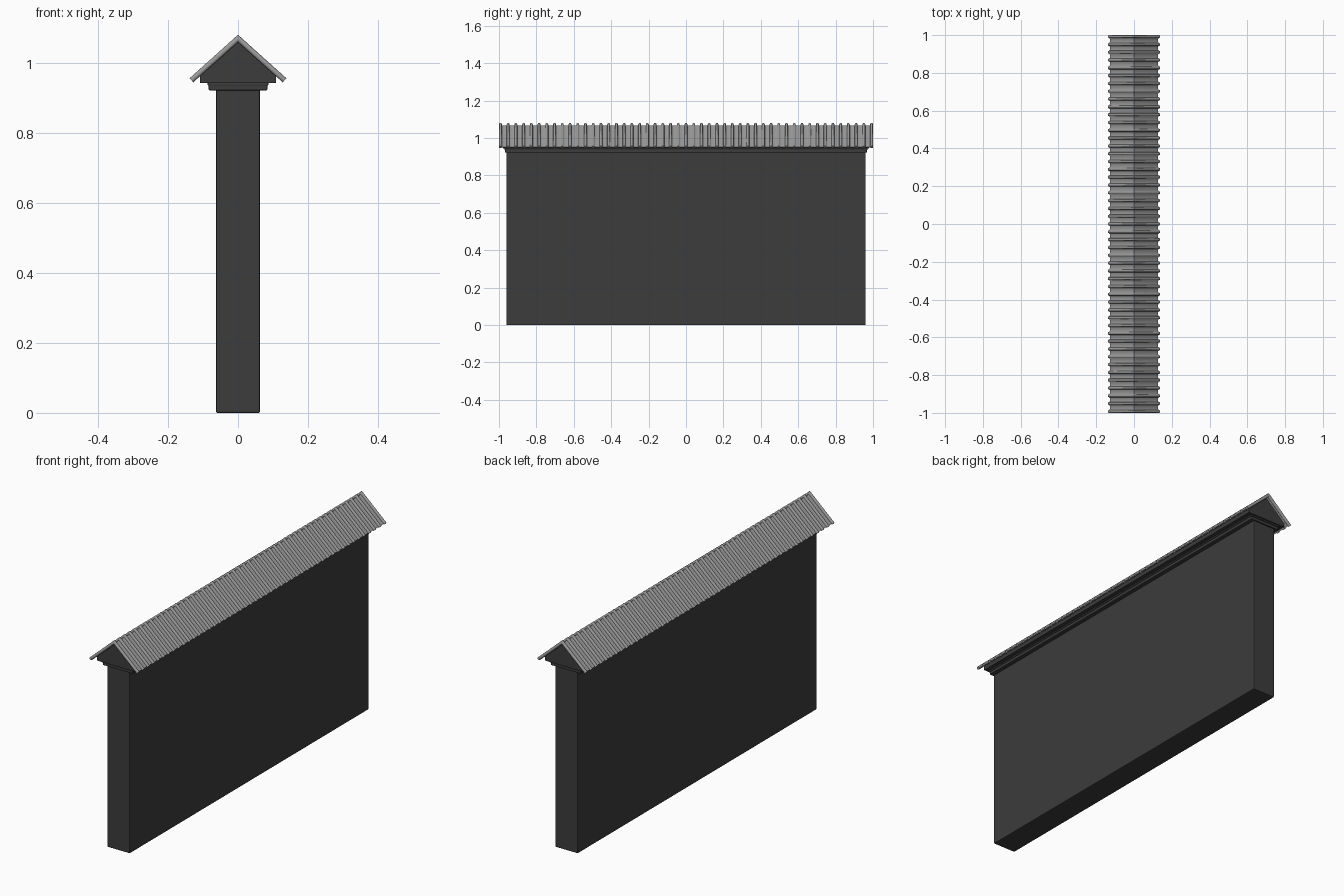
import bpy, bmesh, math

if "Cube" in bpy.data.objects:
    bpy.data.objects.remove(bpy.data.objects["Cube"])

dark = bpy.data.materials.new("dark_stone")
dark.diffuse_color = (0.045, 0.045, 0.045, 1)
dark.use_nodes = True
dark.node_tree.nodes["Principled BSDF"].inputs["Base Color"].default_value = dark.diffuse_color
tile_grey = bpy.data.materials.new("tile_grey")
tile_grey.diffuse_color = (0.32, 0.32, 0.32, 1)
tile_grey.use_nodes = True
tile_grey.node_tree.nodes["Principled BSDF"].inputs["Base Color"].default_value = tile_grey.diffuse_color

SLOPE = math.atan2(0.115, 0.128)   # roof pitch
APEX = 1.06                        # underside of the tiles at the ridge
RIB_R = 0.0078
RIBS = 49
STEP = 2 * (1 - RIB_R) / (RIBS - 1)


def finish(bm, name, mat):
    bmesh.ops.recalc_face_normals(bm, faces=bm.faces)
    me = bpy.data.meshes.new(name)
    bm.to_mesh(me)
    bm.free()
    ob = bpy.data.objects.new(name, me)
    bpy.context.collection.objects.link(ob)
    me.materials.append(mat)
    return ob


def extrude_profile(name, pts, half_y, bevel=0.0):
    """Prism along y from an x-z outline."""
    bm = bmesh.new()
    ends = [[bm.verts.new((x, s * half_y, z)) for x, z in pts] for s in (-1, 1)]
    bm.faces.new(ends[0])
    bm.faces.new(ends[1])
    for i in range(len(pts)):
        j = (i + 1) % len(pts)
        bm.faces.new((ends[0][i], ends[0][j], ends[1][j], ends[1][i]))
    ob = finish(bm, name, dark)
    if bevel:
        mod = ob.modifiers.new("Bevel", "BEVEL")
        mod.width, mod.segments = bevel, 2
    return ob


def rect(w, z0, z1):
    return [(-w, z0), (w, z0), (w, z1), (-w, z1)]


def sweep_roof(bm, profile, length):
    """Sweep a closed (y, height) section over the ridge from eave to eave."""
    s, c = math.sin(SLOPE), math.cos(SLOPE)
    rings = []
    for side in (-1, 0, 1):
        ring = []
        for y, n in profile:
            if side:
                p = (side * (length * c + n * s), y, APEX - length * s + n * c)
            else:
                p = (0, y, APEX + n / c)
            ring.append(bm.verts.new(p))
        rings.append(ring)
    count = len(profile)
    for a, b in zip(rings, rings[1:]):
        for i in range(count):
            j = (i + 1) % count
            bm.faces.new((a[i], a[j], b[j], b[i]))
    bm.faces.new(rings[0])
    bm.faces.new(rings[2])


# Wall body and stepped cornice
extrude_profile("wall", rect(0.063, 0, 0.93), 0.96, 0.004)
extrude_profile("cornice_lower", rect(0.084, 0.922, 0.94), 0.967, 0.003)
extrude_profile("cornice_lip", rect(0.087, 0.936, 0.945), 0.971, 0.002)

# Gabled core under the tiles
gz = APEX - 0.108 * math.tan(SLOPE)
extrude_profile("gable_core", [(-0.108, 0.943), (0.108, 0.943), (0.108, gz),
                               (0, APEX), (-0.108, gz)], 0.978)

# Round cover tiles and sagging pan tiles between them
ribs, pans = bmesh.new(), bmesh.new()
for k in range(RIBS):
    y0 = -1 + RIB_R + k * STEP
    sweep_roof(ribs, [(y0 + RIB_R * math.cos(t * math.tau / 12),
                       RIB_R + RIB_R * math.sin(t * math.tau / 12))
                      for t in range(12)], 0.172)
    if k < RIBS - 1:
        us = [i / 6 for i in range(7)]
        top = [(y0 + u * STEP, 0.004 + 0.005 * (2 * u - 1) ** 2) for u in us]
        low = [(y, n - 0.003) for y, n in reversed(top)]
        sweep_roof(pans, top + low, 0.168)

for bm, name in ((ribs, "cover_tiles"), (pans, "pan_tiles")):
    ob = finish(bm, name, tile_grey)
    bpy.ops.object.select_all(action='DESELECT')
    ob.select_set(True)
    bpy.context.view_layer.objects.active = ob
    bpy.ops.object.shade_smooth_by_angle(angle=math.radians(40))
